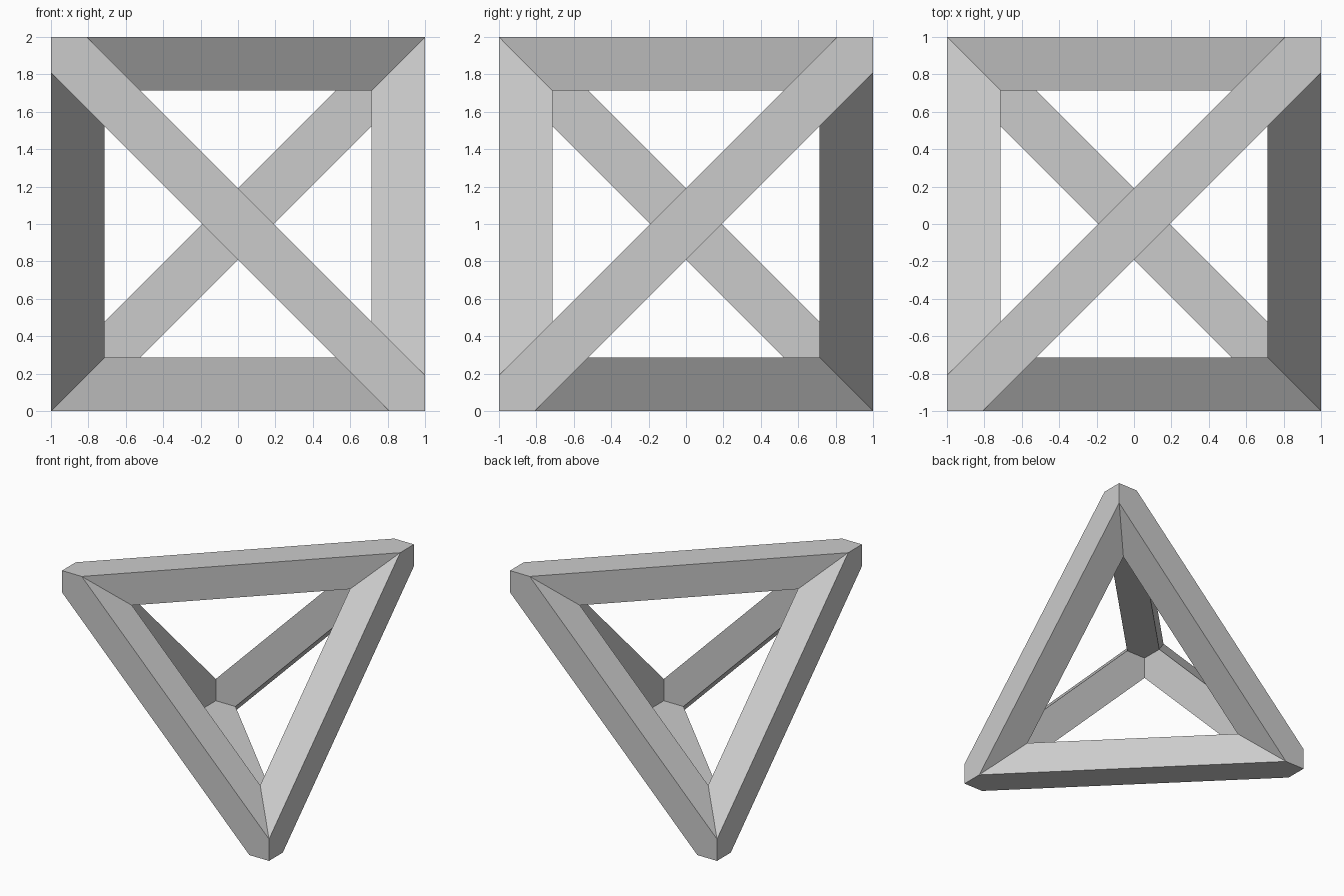
import bpy
import bmesh
from mathutils import Vector

cube = bpy.data.objects.get("Cube")
if cube:
    bpy.data.objects.remove(cube, do_unlink=True)

HALF_WIDTH = 0.19   # strut half width, measured along the axes
INNER = 0.715       # distance of the struts' inner sides from the centre
CENTRE = Vector((0, 0, 1))

# Alternate corners of a cube form the tetrahedron
corners = [Vector(c) for c in ((-1, -1, 1), (1, -1, -1), (1, 1, 1), (-1, 1, -1))]

bm = bmesh.new()
verts = {}


def point(corner, scale, axis=None):
    """Shared vertex at a scaled corner, optionally stepped back along one axis."""
    key = (corner, scale, axis)
    if key not in verts:
        p = corners[corner] * scale
        if axis is not None:
            p[axis] -= corners[corner][axis] * HALF_WIDTH
        verts[key] = bm.verts.new(p + CENTRE)
    return verts[key]


def add_strut(a, b):
    """Square strut mitred into the corners a and b."""
    i, j = [k for k in range(3) if corners[a][k] != corners[b][k]]
    # outer and inner sides
    for s in (1, INNER):
        # on each long edge, opposite axes are stepped back at the two ends
        same = corners[a][i] * corners[a][j] > 0
        assert same == (corners[b][i] * corners[b][j] > 0)
        bm.faces.new([point(a, s), point(a, s, i), point(b, s, j),
                      point(b, s), point(b, s, i), point(a, s, j)])
    # side walls facing the two triangular openings
    for m, n in ((i, j), (j, i)):
        bm.faces.new([point(a, 1, m), point(b, 1, n),
                      point(b, INNER, n), point(a, INNER, m)])


for a in range(4):
    for b in range(a + 1, 4):
        add_strut(a, b)

bmesh.ops.recalc_face_normals(bm, faces=bm.faces[:])
mesh = bpy.data.meshes.new("tetrahedron_frame")
bm.to_mesh(mesh)
bm.free()

frame = bpy.data.objects.new("tetrahedron_frame", mesh)
bpy.context.collection.objects.link(frame)

# Plain grey finish
grey = bpy.data.materials.new("light_grey")
grey.use_nodes = True
colour = (0.6, 0.6, 0.6, 1)
grey.diffuse_color = colour
grey.node_tree.nodes["Principled BSDF"].inputs["Base Color"].default_value = colour
mesh.materials.append(grey)
